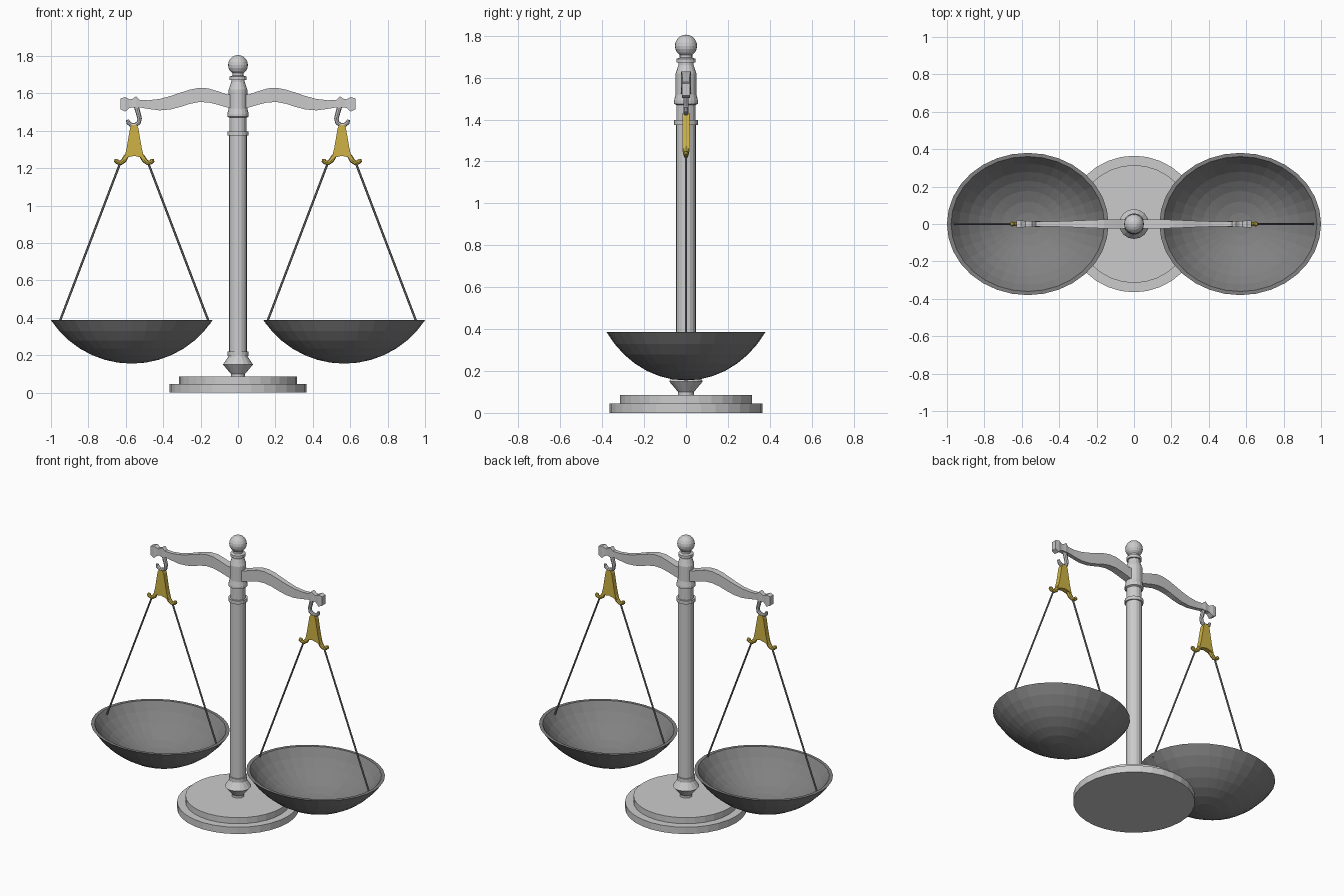
import bpy, bmesh, math
from mathutils import Vector

if "Cube" in bpy.data.objects:
    bpy.data.objects.remove(bpy.data.objects["Cube"])


def material(name, rgb):
    m = bpy.data.materials.new(name)
    m.diffuse_color = (*rgb, 1)
    m.use_nodes = True
    m.node_tree.nodes["Principled BSDF"].inputs["Base Color"].default_value = m.diffuse_color
    return m


GOLD = material("gold", (0.62, 0.45, 0.06))
DARK = material("dark_metal", (0.22, 0.22, 0.22))


def skin(name, rings, mat=None, mirror=False):
    """Join equal-length rings of points into a capped solid."""
    bm = bmesh.new()
    vs = [[bm.verts.new(p) for p in ring] for ring in rings]
    n = len(vs[0])
    for a, b in zip(vs, vs[1:]):
        for i in range(n):
            j = (i + 1) % n
            bm.faces.new((a[i], a[j], b[j], b[i]))
    bm.faces.new(vs[0])
    bm.faces.new(vs[-1])
    bmesh.ops.remove_doubles(bm, verts=bm.verts, dist=1e-5)
    bmesh.ops.recalc_face_normals(bm, faces=bm.faces)
    me = bpy.data.meshes.new(name)
    bm.to_mesh(me)
    bm.free()
    ob = bpy.data.objects.new(name, me)
    bpy.context.collection.objects.link(ob)
    if mat:
        me.materials.append(mat)
    if mirror:
        ob.modifiers.new("mirror", 'MIRROR')
    return ob


def lathe(name, profile, sides, cx=0, sy=1, **kw):
    """Turn (radius, z) points about a vertical axis."""
    angles = [2 * math.pi * i / sides for i in range(sides)]
    return skin(name, [[(cx + r * math.cos(a), sy * r * math.sin(a), z)
                        for a in angles] for r, z in profile], **kw)


def tube(name, path, sides=8, **kw):
    """Round bar along (x, z, radius) points in the y = 0 plane."""
    rings = []
    for i, (x, z, r) in enumerate(path):
        p, q = path[max(i - 1, 0)], path[min(i + 1, len(path) - 1)]
        t = Vector((q[0] - p[0], 0, q[1] - p[1])).normalized()
        n = Vector((-t.z, 0, t.x))
        ring = []
        for k in range(sides):
            a = 2 * math.pi * k / sides
            ring.append(Vector((x, 0, z)) + n * r * math.cos(a)
                        + Vector((0, r * math.sin(a), 0)))
        rings.append(ring)
    return skin(name, rings, mirror=True, **kw)


# Stepped round base
lathe("base", [(0.365, 0), (0.365, 0.045), (0.315, 0.045), (0.315, 0.085)], 32)

# Turned column with foot, collars and neck
lathe("column", [
    (0.038, 0.08), (0.038, 0.10), (0.08, 0.15), (0.05, 0.195), (0.056, 0.195),
    (0.056, 0.22), (0.048, 0.22), (0.048, 1.375), (0.057, 1.375), (0.057, 1.397),
    (0.046, 1.397), (0.046, 1.47), (0.057, 1.475), (0.057, 1.49), (0.05, 1.52),
    (0.05, 1.62), (0.036, 1.66), (0.036, 1.672), (0.046, 1.672), (0.046, 1.69),
    (0.03, 1.695), (0.03, 1.71)], 16)

# Ball finial
lathe("finial", [(0.053 * math.sin(math.pi * i / 10),
                  1.752 - 0.053 * math.cos(math.pi * i / 10)) for i in range(11)], 20)

# Wavy beam arms with flared ends: x, bottom, top, half depth
beam = [(0.02, 1.515, 1.59, 0.025), (0.06, 1.525, 1.595, 0.025),
        (0.11, 1.54, 1.612, 0.025), (0.16, 1.552, 1.627, 0.024),
        (0.21, 1.553, 1.629, 0.022), (0.26, 1.543, 1.619, 0.020),
        (0.31, 1.527, 1.603, 0.018), (0.36, 1.514, 1.586, 0.016),
        (0.42, 1.509, 1.57, 0.014), (0.48, 1.517, 1.563, 0.013),
        (0.525, 1.525, 1.565, 0.014), (0.545, 1.522, 1.585, 0.017),
        (0.565, 1.525, 1.57, 0.015), (0.58, 1.522, 1.568, 0.015),
        (0.603, 1.502, 1.58, 0.02), (0.628, 1.515, 1.573, 0.018)]
skin("beam_arms", [[(x, -d, lo), (x, d, lo), (x, d, hi), (x, -d, hi)]
                   for x, lo, hi, d in beam], mirror=True)

# Hooks under the beam ends
tube("hooks", [(0.545, 1.535, 0.013), (0.535, 1.50, 0.013), (0.526, 1.465, 0.012),
               (0.531, 1.443, 0.012), (0.548, 1.431, 0.012), (0.570, 1.431, 0.012),
               (0.587, 1.443, 0.011), (0.591, 1.459, 0.008)])

# Gold hangers: tapered body with an arched lower edge
CX = 0.555
body = [(-0.065, 0.0), (-0.045, -0.5), (0, 0), (0, 0)]
half = [(0.012, 1.432), (0.022, 1.415), (0.028, 1.38), (0.040, 1.31), (0.055, 1.245)]
outline = [(CX - w, z) for w, z in half] + [(CX - 0.035, 1.258), (CX, 1.266),
          (CX + 0.035, 1.258)] + [(CX + w, z) for w, z in reversed(half)]
skin("hangers", [[(x, y, z) for x, z in outline] for y in (-0.016, 0.016)],
     mat=GOLD, mirror=True)

for side, s in (("outer", 1), ("inner", -1)):
    # Curled gold feet
    tube(side + "_hanger_feet", [
        (CX + s * 0.040, 1.268, 0.013), (CX + s * 0.055, 1.242, 0.014),
        (CX + s * 0.072, 1.228, 0.012), (CX + s * 0.089, 1.231, 0.011),
        (CX + s * 0.097, 1.240, 0.013), (CX + s * 0.098, 1.249, 0.007)], mat=GOLD)
    # Suspension rods
    tube(side + "_rods", [(CX + s * 0.072, 1.235, 0.006),
                          (CX + s * 0.404, 0.365, 0.006)], sides=6, mat=DARK)


# Oval dished pans
def dish(radius, bottom, rim, steps=7):
    depth = rim - bottom
    R = (radius ** 2 + depth ** 2) / (2 * depth)
    top = math.asin(radius / R)
    return [(R * math.sin(top * i / steps), bottom + R * (1 - math.cos(top * i / steps)))
            for i in range(steps + 1)]


lathe("pans", dish(0.432, 0.155, 0.387) + dish(0.410, 0.172, 0.387)[::-1], 32,
      cx=0.568, sy=0.88, mat=DARK, mirror=True)
